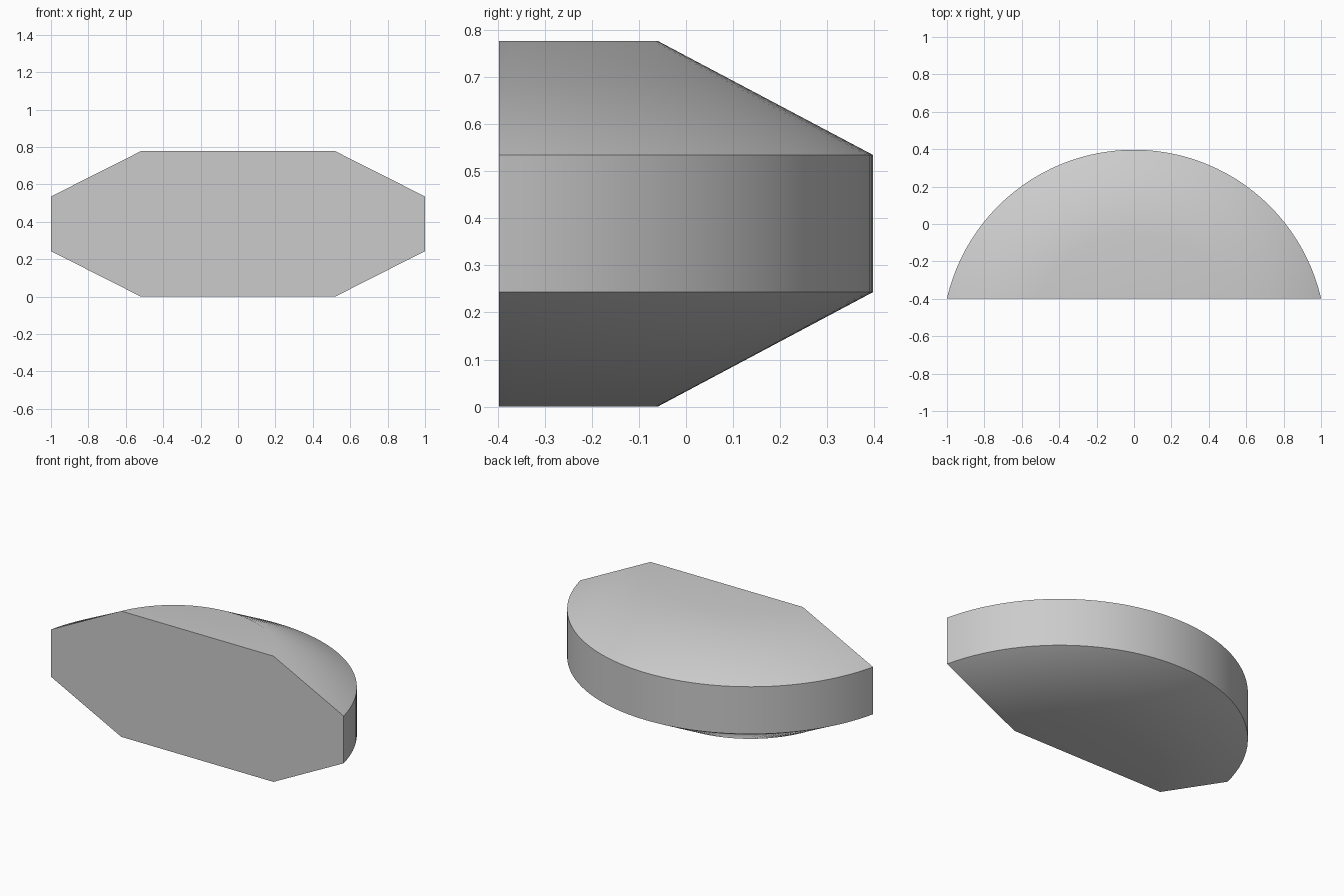
import bpy, bmesh, math

cube = bpy.data.objects.get("Cube")
if cube:
    bpy.data.objects.remove(cube, do_unlink=True)

SEGMENTS = 48
FRONT_Y = -0.397
CENTER_Y = -0.63
RIM_R, FLAT_R = 1.027, 0.57
# (radius, height) of each arc from bottom to top
LEVELS = [(FLAT_R, 0.0), (RIM_R, 0.243), (RIM_R, 0.535), (FLAT_R, 0.777)]

grey = bpy.data.materials.new("plain grey")
grey.use_nodes = True
colour = (0.6, 0.6, 0.6, 1.0)
grey.diffuse_color = colour
grey.node_tree.nodes["Principled BSDF"].inputs["Base Color"].default_value = colour


def arc(bm, radius, z):
    """Arc behind the flat front plane, from right to left."""
    start = math.asin((FRONT_Y - CENTER_Y) / radius)
    sweep = math.pi - 2 * start
    angles = [start + sweep * i / SEGMENTS for i in range(SEGMENTS + 1)]
    return [bm.verts.new((radius * math.cos(a), CENTER_Y + radius * math.sin(a), z))
            for a in angles]


# Chamfered round segment: lofted sides, flat caps and a flat front
bm = bmesh.new()
rings = [arc(bm, r, z) for r, z in LEVELS]
for low, high in zip(rings, rings[1:]):
    for i in range(SEGMENTS):
        bm.faces.new((low[i], low[i + 1], high[i + 1], high[i]))
bm.faces.new(rings[0])
bm.faces.new(rings[-1])
bm.faces.new([r[0] for r in rings] + [r[-1] for r in reversed(rings)])
bmesh.ops.recalc_face_normals(bm, faces=bm.faces)
mesh = bpy.data.meshes.new("half_round_body")
bm.to_mesh(mesh)
bm.free()
mesh.materials.append(grey)
body = bpy.data.objects.new("half_round_body", mesh)
bpy.context.collection.objects.link(body)

# Soft shading across the chamfers, crisp rim and front edges
bpy.context.view_layer.objects.active = body
body.select_set(True)
bpy.ops.object.shade_smooth_by_angle(angle=math.radians(30))
weighted = body.modifiers.new("weighted_normals", 'WEIGHTED_NORMAL')
weighted.keep_sharp = True
